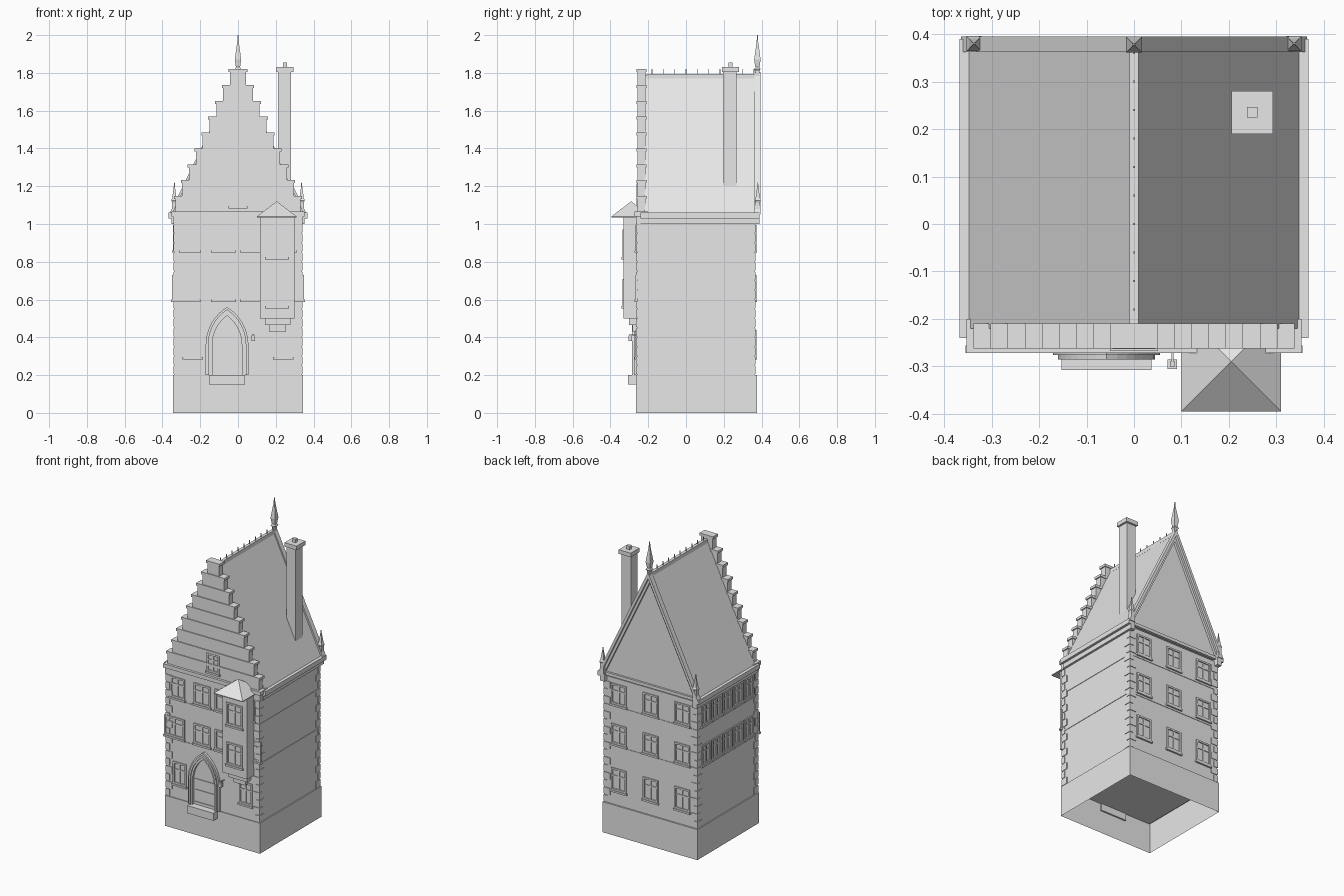
import bpy, bmesh, math
from mathutils import Matrix

old = bpy.data.objects.get("Cube")
if old:
    bpy.data.objects.remove(old, do_unlink=True)

# One plain stone colour for everything
stone = bpy.data.materials.new("light_grey_stone")
stone.use_nodes = True
stone.diffuse_color = (0.8, 0.8, 0.8, 1)
stone.node_tree.nodes["Principled BSDF"].inputs["Base Color"].default_value = (0.8, 0.8, 0.8, 1)


def finish(name, bm):
    bmesh.ops.recalc_face_normals(bm, faces=bm.faces)
    mesh = bpy.data.meshes.new(name)
    bm.to_mesh(mesh)
    bm.free()
    mesh.materials.append(stone)
    ob = bpy.data.objects.new(name, mesh)
    bpy.context.scene.collection.objects.link(ob)
    return ob


def add_box(bm, x0, x1, y0, y1, z0, z1, m=Matrix()):
    centre = Matrix.Translation(((x0 + x1) / 2, (y0 + y1) / 2, (z0 + z1) / 2))
    size = Matrix.Diagonal((x1 - x0, y1 - y0, z1 - z0, 1))
    return bmesh.ops.create_cube(bm, size=1, matrix=m @ centre @ size)


def boxes(name, *dims):
    bm = bmesh.new()
    for d in dims:
        add_box(bm, *d)
    return finish(name, bm)


def add_prism(bm, pts, y0, y1):
    """Extrude an x-z outline from y0 to y1."""
    a = [bm.verts.new((x, y0, z)) for x, z in pts]
    b = [bm.verts.new((x, y1, z)) for x, z in pts]
    bm.faces.new(a)
    bm.faces.new(b[::-1])
    for i in range(len(pts)):
        j = (i + 1) % len(pts)
        bm.faces.new((a[i], b[i], b[j], a[j]))


def prism(name, pts, y0, y1):
    bm = bmesh.new()
    add_prism(bm, pts, y0, y1)
    return finish(name, bm)


def add_lathe4(bm, x, y, rings):
    """Square spire through (half width, height) rings."""
    for (r0, z0), (r1, z1) in zip(rings, rings[1:]):
        q = math.sqrt(2)
        m = Matrix.Translation((x, y, (z0 + z1) / 2)) @ Matrix.Rotation(math.pi / 4, 4, "Z")
        bmesh.ops.create_cone(bm, cap_ends=True, segments=4, radius1=r0 * q,
                              radius2=r1 * q, depth=z1 - z0, matrix=m)


FRONT, BACK = -0.26, 0.365
HALF = 0.338

# Base, open underneath, and the main walls
bm = bmesh.new()
add_box(bm, -0.345, 0.345, -0.265, 0.375, 0, 0.2)
bm.faces.ensure_lookup_table()
bmesh.ops.delete(bm, geom=[f for f in bm.faces if f.calc_center_median().z < 0.01], context="FACES")
finish("base", bm)
boxes("walls", (-HALF, HALF, FRONT, BACK, 0.195, 1.03))

# Thin string courses at the sills
boxes("string_courses", *[(-HALF - 0.003, HALF + 0.003, FRONT - 0.003, BACK + 0.003, z, z + 0.012)
                          for z in (0.575, 0.835)])

# Corner stones, alternately long and short
bm = bmesh.new()
for sx in (-1, 1):
    for y, sy in ((FRONT, -1), (BACK, 1)):
        for i in range(16):
            long = 0.045 if i % 2 else 0.025
            z = 0.205 + i * 0.05
            xs = sorted((sx * (HALF + 0.004), sx * (HALF - long)))
            ys = sorted((y + sy * 0.004, y - sy * (0.07 - long)))
            add_box(bm, *xs, *ys, z, z + 0.042)
finish("corner_stones", bm)

# Eaves and front cornice
bm = bmesh.new()
for s in (-1, 1):
    for x, z0, z1 in ((0.352, 1.0, 1.03), (0.368, 1.03, 1.06)):
        add_box(bm, *sorted((s * x, s * 0.32)), -0.24, 0.39, z0, z1)
finish("eaves", bm)
boxes("front_cornice", (-0.353, 0.353, -0.272, -0.2, 1.04, 1.065),
      (-0.345, 0.345, -0.265, -0.2, 1.0, 1.04))

# Roof with ridge strip and small ridge spikes
prism("roof", [(-0.352, 1.05), (0.352, 1.05), (0, 1.79)], -0.22, BACK)
bm = bmesh.new()
add_box(bm, -0.01, 0.01, -0.21, 0.37, 1.77, 1.795)
for i in range(10):
    y = -0.18 + i * 0.06
    add_box(bm, -0.002, 0.002, y - 0.002, y + 0.002, 1.79, 1.82)
finish("roof_ridge", bm)

# Stepped front gable with a coping on each step
bm = bmesh.new()
for i in range(9):
    w, top = 0.042 + i * 0.0362, 1.82 - i * 0.084
    add_box(bm, -w, w, -0.256, -0.215, top - 0.086, top - 0.016)
    add_box(bm, -w - 0.007, w + 0.007, -0.262, -0.21, top - 0.016, top)
finish("stepped_gable", bm)

# Raking boards on the back gable, in two layers
bm = bmesh.new()
for drop, y1 in ((0.075, 0.38), (0.04, 0.395)):
    add_prism(bm, [(-0.365, 1.05), (0, 1.805), (0.365, 1.05), (0.365 - drop * 0.48, 1.05),
                   (0, 1.805 - drop), (drop * 0.48 - 0.365, 1.05)], 0.362, y1)
finish("raking_boards", bm)
boxes("back_cornice", (-0.365, 0.365, 0.36, 0.378, 1.04, 1.06))

# Pinnacles on the back gable
bm = bmesh.new()
add_lathe4(bm, 0, 0.378, [(0.011, 1.77), (0.011, 1.81), (0.017, 1.82), (0.011, 1.83), (0.017, 1.87),
                          (0.004, 1.965), (0.002, 2.0)])
for s in (-1, 1):
    add_lathe4(bm, s * 0.337, 0.38, [(0.015, 1.05), (0.012, 1.115), (0.016, 1.125),
                                     (0.011, 1.14), (0.003, 1.2), (0.002, 1.22)])
finish("pinnacles", bm)

# Chimney
boxes("chimney", (0.213, 0.28, 0.197, 0.267, 1.19, 1.81), (0.205, 0.293, 0.19, 0.28, 1.805, 1.832),
      (0.238, 0.26, 0.224, 0.246, 1.83, 1.855))

# Corbelled bay on the front with a pyramid roof
boxes("bay", (0.117, 0.298, -0.33, -0.25, 0.5, 1.04), (0.142, 0.278, -0.302, -0.25, 0.465, 0.5),
      (0.165, 0.253, -0.283, -0.25, 0.43, 0.465))
bm = bmesh.new()
add_lathe4(bm, 0.205, -0.29, [(0.105, 1.035), (0.105, 1.04), (0.0, 1.12)])
cut = bmesh.ops.bisect_plane(bm, geom=bm.verts[:] + bm.edges[:] + bm.faces[:],
                             plane_co=(0, -0.25, 0), plane_no=(0, 1, 0), clear_outer=True)
finish("bay_roof", bm)


# Windows: frame, cross bars and sill in local x-z, facing local -y
def add_window(bm, m, x, z0, z1, w):
    t, d = 0.011, 0.007
    l, r = x - w / 2, x + w / 2
    bar = z0 + (z1 - z0) * 0.62
    for a, b, c, e, depth in ((l, l + t, z0, z1, d), (r - t, r, z0, z1, d),
                              (l + t, r - t, z1 - t, z1, d), (l + t, r - t, z0, z0 + t, d),
                              (x - 0.005, x + 0.005, z0 + t, z1 - t, 0.005),
                              (l + t, r - t, bar, bar + 0.009, 0.0045),
                              (l - 0.006, r + 0.006, z0 - 0.012, z0, 0.012)):
        add_box(bm, a, b, -depth, 0.004, c, e, m)


def windows(name, origin, turn, specs):
    bm = bmesh.new()
    m = Matrix.Translation(origin) @ Matrix.Rotation(math.radians(turn), 4, "Z")
    for s in specs:
        add_window(bm, m, *s)
    return finish(name, bm)


LOW, MID, HIGH = (0.295, 0.44), (0.6, 0.73), (0.86, 0.995)
front = [(s * 0.24, *LOW, 0.095) for s in (-1, 1)]
for s in (-1, 1):
    front += [(s * 0.277, *MID, 0.145), (s * 0.255, *HIGH, 0.105)]
    front += [(s * 0.077, *row, 0.12) for row in (MID, HIGH)]
windows("front_windows", (0, FRONT, 0), 0, front)
windows("bay_windows", (0, -0.33, 0), 0, [(0.207, z, z + 0.145, 0.115) for z in (0.565, 0.825)])
windows("gable_window", (0, -0.256, 0), 0, [(0, 1.095, 1.215, 0.09)])
windows("back_windows", (0, BACK, 0), 180,
        [(x, *row, 0.11) for x in (-0.23, 0, 0.23) for row in (LOW, MID, HIGH)])
windows("side_windows", (-HALF, 0.052, 0), -90,
        [((i - 2) * 0.112, *row, 0.095) for i in range(5) for row in (MID, HIGH)])


# Pointed doorway of nested arches
def arch(w, rise, spring=0.36, foot=0.2, cx=-0.058, n=8):
    radius = (w * w + rise * rise) / (2 * w)
    end = math.asin(rise / radius)
    half = [(w - radius + radius * math.cos(end * i / n),
             spring + radius * math.sin(end * i / n)) for i in range(n + 1)]
    right = [(w, foot)] + half
    return [(cx + x, z) for x, z in right] + [(cx - x, z) for x, z in right[-2::-1]]


bm = bmesh.new()
rings = [(0.113, 0.2, -0.276), (0.102, 0.188, -0.285), (0.09, 0.172, -0.278), (0.078, 0.155, -0.27)]
for (w, h, y), (w2, h2, _) in zip(rings, rings[1:]):
    add_prism(bm, arch(w, h) + arch(w2, h2)[::-1], y, FRONT + 0.005)
finish("door_arch", bm)
prism("door", arch(0.079, 0.156), -0.263, FRONT + 0.005)
boxes("door_rails", *[(-0.128, 0.012, -0.267, -0.26, z, z + 0.01) for z in (0.21, 0.29, 0.36)])
boxes("doorstep", (-0.153, 0.037, -0.308, -0.255, 0.15, 0.2))

# Wall lantern on a bracket
boxes("lantern", (0.071, 0.091, -0.305, -0.285, 0.38, 0.41), (0.079, 0.083, -0.297, -0.258, 0.41, 0.415),
      (0.076, 0.086, -0.3, -0.29, 0.408, 0.418))
